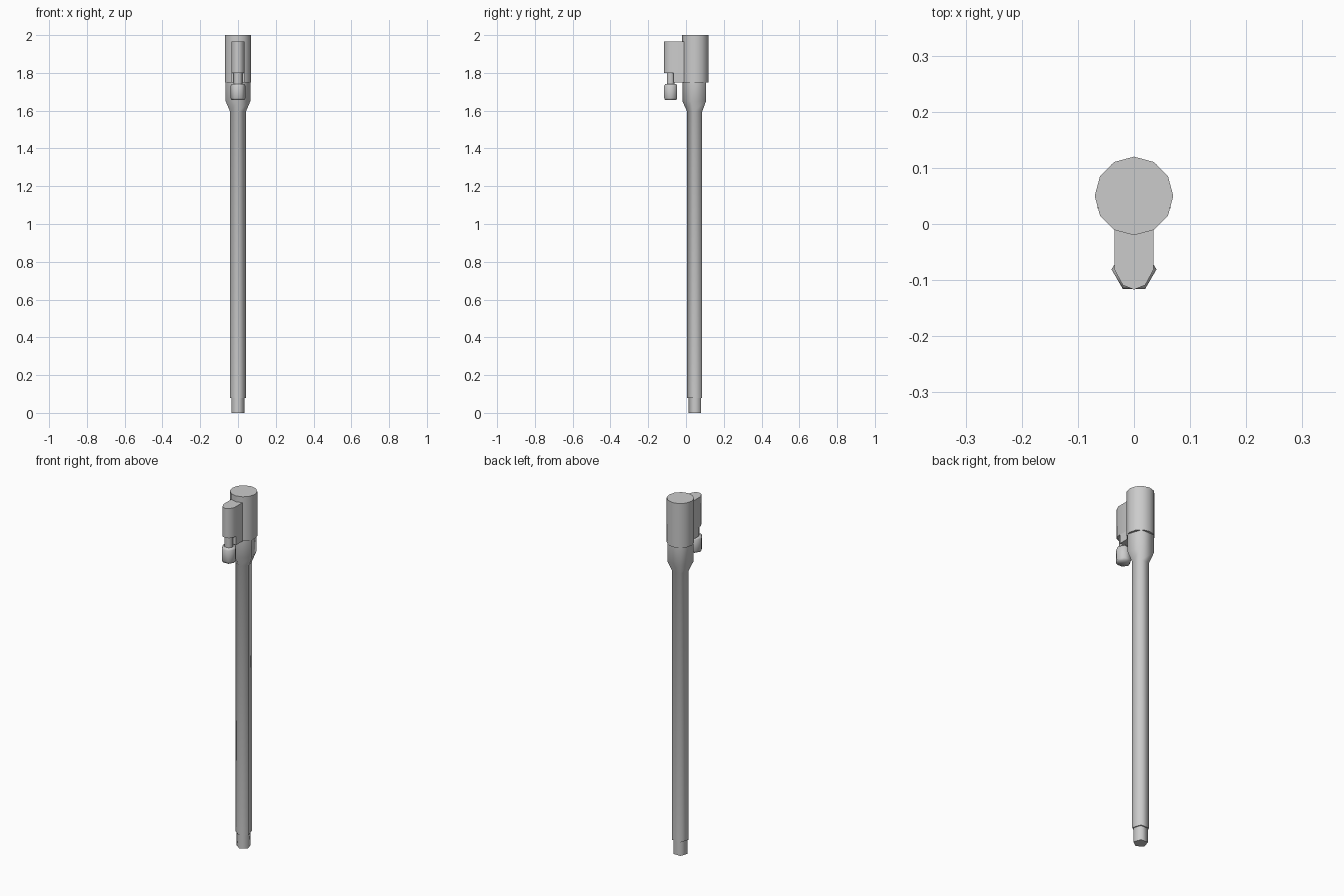
import bpy, bmesh, math

if "Cube" in bpy.data.objects:
    bpy.data.objects.remove(bpy.data.objects["Cube"])


def ring(n, r, cx, cy, start):
    return [(cx + r * math.cos(start + 2 * math.pi * i / n),
             cy + r * math.sin(start + 2 * math.pi * i / n)) for i in range(n)]


def loft(name, sections, smooth=None):
    """Skin a stack of (outline, z) sections and cap both ends."""
    bm = bmesh.new()
    loops = [[bm.verts.new((x, y, z)) for x, y in pts] for pts, z in sections]
    n = len(loops[0])
    for a, b in zip(loops, loops[1:]):
        for i in range(n):
            j = (i + 1) % n
            bm.faces.new((a[i], a[j], b[j], b[i]))
    bm.faces.new(loops[0][::-1])
    bm.faces.new(loops[-1])
    bmesh.ops.recalc_face_normals(bm, faces=bm.faces)
    me = bpy.data.meshes.new(name)
    bm.to_mesh(me)
    bm.free()
    ob = bpy.data.objects.new(name, me)
    bpy.context.collection.objects.link(ob)
    if smooth:
        bpy.ops.object.select_all(action='DESELECT')
        ob.select_set(True)
        bpy.context.view_layer.objects.active = ob
        bpy.ops.object.shade_smooth_by_angle(angle=math.radians(smooth))
    return ob


def turned(name, n, cy, profile, start, smooth):
    return loft(name, [(ring(n, r, 0, cy, start), z) for r, z in profile], smooth)


AXIS = 0.05     # main tube centre
PIN = -0.081    # side pin centre

# five-sided tube with narrow foot, flared neck and collar
turned("shaft", 5, AXIS,
       [(0.037, 0), (0.037, 0.08), (0.044, 0.08), (0.044, 1.595),
        (0.069, 1.65), (0.069, 1.75)], -math.pi / 2, 75)

# twelve-sided head
turned("head", 12, AXIS, [(0.07, 1.75), (0.07, 2.0)], 0, 40)

# housing with rounded nose, and the web below it
nose = [(-0.035, 0.02), (-0.035, -0.081), (-0.02, -0.109), (0, -0.117),
        (0.02, -0.109), (0.035, -0.081), (0.035, 0.02)]
loft("side_housing", [(nose, 1.80), (nose, 1.967)], 50)
web = [(-0.035, 0.02), (-0.035, -0.066), (0.035, -0.066), (0.035, 0.02)]
loft("housing_web", [(web, 1.75), (web, 1.80)])

# six-sided pin and its chamfered knob
turned("pin", 6, PIN, [(0.024, 1.735), (0.024, 1.805)], 0, 65)
turned("pin_knob", 6, PIN, [(0.034, 1.656), (0.04, 1.667), (0.04, 1.731),
                            (0.034, 1.741)], 0, 65)
